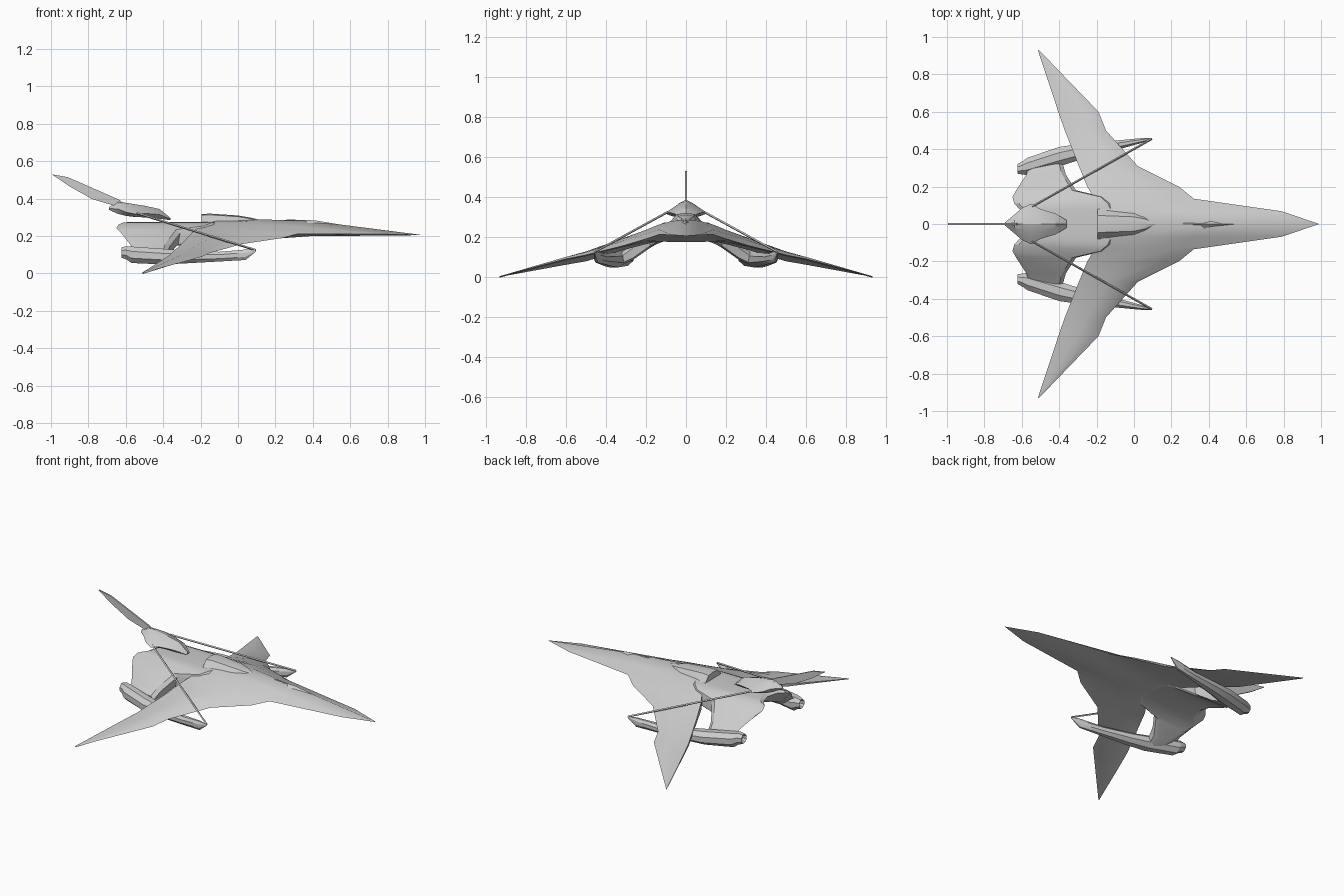
import bpy, bmesh, math
from mathutils import Vector

cube = bpy.data.objects.get("Cube")
if cube:
    bpy.data.objects.remove(cube)

hull_grey = bpy.data.materials.new("hull_grey")
hull_grey.use_nodes = True
hull_grey.diffuse_color = (0.6, 0.6, 0.6, 1)
hull_grey.node_tree.nodes["Principled BSDF"].inputs["Base Color"].default_value = (0.6, 0.6, 0.6, 1)


def finish(name, bm, mirror, angle):
    """Turn a bmesh into a shaded object, mirrored across the centre plane."""
    bmesh.ops.remove_doubles(bm, verts=bm.verts, dist=0.0005)
    bmesh.ops.recalc_face_normals(bm, faces=bm.faces)
    mesh = bpy.data.meshes.new(name)
    bm.to_mesh(mesh)
    bm.free()
    mesh.materials.append(hull_grey)
    obj = bpy.data.objects.new(name, mesh)
    bpy.context.collection.objects.link(obj)
    bpy.ops.object.select_all(action='DESELECT')
    bpy.context.view_layer.objects.active = obj
    obj.select_set(True)
    bpy.ops.object.shade_smooth_by_angle(angle=math.radians(angle))
    if mirror:
        mod = obj.modifiers.new("mirror", 'MIRROR')
        mod.use_axis = (False, True, False)
        mod.merge_threshold = 0.001
    return obj


def loft(name, rings, cap_first=True, cap_last=True, mirror=True, angle=25):
    """Skin a row of equal-sized closed rings."""
    bm = bmesh.new()
    rows = [[bm.verts.new(p) for p in ring] for ring in rings]
    n = len(rows[0])
    for a, b in zip(rows, rows[1:]):
        for i in range(n):
            j = (i + 1) % n
            bm.faces.new((a[i], a[j], b[j], b[i]))
    if cap_first:
        bm.faces.new(rows[0])
    if cap_last:
        bm.faces.new(rows[-1])
    return finish(name, bm, mirror, angle)


# Swept wing and nose: y, leading x z, fore crest x z, mid crest x z, trailing x z, depth
wing_ribs = [
    (0, .99, .205, .38, .283, .05, .29, -.19, .29, .115),
    (.068, .79, .21, .33, .25, .03, .28, -.19, .28, .105),
    (.135, .32, .212, .22, .237, 0, .262, -.21, .25, .085),
    (.2, .24, .19, .15, .215, -.04, .235, -.25, .215, .06),
    (.31, .02, .157, -.04, .182, -.14, .195, -.295, .165, .035),
    (.5, -.15, .11, -.19, .124, -.26, .127, -.37, .095, .02),
    (.6, -.19, .09, -.23, .1, -.3, .1, -.405, .073, .014),
    (.93, -.508, .003, -.51, .004, -.512, .004, -.514, .003, .003),
]


def wing_ring(y, lx, lz, ax, az, bx, bz, tx, tz, depth):
    return [(lx, y, lz), (ax, y, az), (bx, y, bz), (tx, y, tz),
            (tx, y, tz - depth * .85), (bx, y, bz - depth), (ax, y, lz - .006)]


loft("swept_wing_hull", [wing_ring(*r) for r in wing_ribs], cap_first=False)

# Raised spine: x, half width, shoulder height, crest height
spine = [(-.195, .085, .27, .318), (-.15, .08, .27, .32), (0, .07, .265, .31), (.06, .048, .265, .3), (.12, .004, .265, .287)]
loft("spine_fairing", [[(x, -w, low), (x, -w * .55, top - .006), (x, 0, top),
                        (x, w * .55, top - .006), (x, w, low)]
                       for x, w, low, top in spine], mirror=False)

# Cockpit canopy tapering toward the nose
canopy = [(.26, .004, .265, .288), (.32, .062, .248, .287), (.41, .048, .24, .284), (.66, .004, .23, .243)]
loft("canopy", [[(x, -w, low), (x, 0, top), (x, w, low)]
                for x, w, low, top in canopy], mirror=False, angle=20)

# Rear body: y, rear x, front x, top height, underside height
body_ribs = [
    (0, -.585, -.1, .275, .185),
    (.07, -.605, -.1, .275, .182),
    (.11, -.64, -.12, .272, .178),
    (.145, -.65, -.16, .255, .165),
    (.18, -.63, -.31, .235, .145),
    (.265, -.575, -.365, .165, .085),
    (.32, -.56, -.38, .125, .06),
]
loft("rear_body", [[(r, y, top - .012), (r + .025, y, top), (f - .02, y, top),
                    (f, y, top - .02), (f - .01, y, low + .01), (f - .04, y, low),
                    (r + .09, y, low), (r + .065, y, low + .015)]
                   for y, r, f, top, low in body_ribs], cap_first=False)


def section(x, y, z, w, h, sides=8):
    """Flattened polygonal cross-section facing along x."""
    steps = [math.tau * (i + .5) / sides for i in range(sides)]
    return [(x, y + w * 1.08 * math.cos(a), z + h * 1.08 * math.sin(a)) for a in steps]


# Side pods with long pointed booms
pod = [(-.6, .293, .112, .014, .014), (-.622, .295, .112, .026, .028),
       (-.595, .3, .11, .036, .036), (-.57, .308, .1, .046, .044),
       (-.4, .36, .09, .052, .042), (-.28, .388, .088, .042, .034),
       (-.1, .42, .09, .026, .026), (.04, .446, .1, .013, .028), (.097, .456, .122, .003, .004)]
loft("side_pod", [section(*s) for s in pod])

# Floating tail pod: x, half width, low edge, shoulder height, crest height
tail = [
    (-.69, .008, .34, .347, .355),
    (-.64, .05, .318, .345, .385),
    (-.6, .085, .308, .328, .378),
    (-.55, .108, .302, .318, .37),
    (-.5, .08, .3, .322, .362),
    (-.42, .056, .292, .315, .345),
    (-.36, .02, .285, .29, .296),
]
loft("tail_pod", [[(x, -w * .6, low), (x, -w, mid), (x, -w * .4, top - .01), (x, 0, top),
                   (x, w * .4, top - .01), (x, w, mid), (x, w * .6, low)]
                  for x, w, low, mid, top in tail], mirror=False)

# Thin blade fin sweeping up and back
fin = [(-.995, .53), (-.91, .515), (-.63, .392), (-.6, .35), (-.66, .362), (-.78, .398), (-.9, .465)]
loft("tail_fin", [[(x, side * .005, z) for x, z in fin] for side in (-1, 1)], mirror=False)

# Slender struts linking the tail pod to the boom tips
start, end = Vector((-.55, .09, .325)), Vector((.095, .455, .125))
across = (end - start).cross(Vector((0, 0, 1))).normalized() * .006
up = across.cross(end - start).normalized() * .006
loft("tail_strut", [[p + across, p + up, p - across, p - up] for p in (start, end)])
